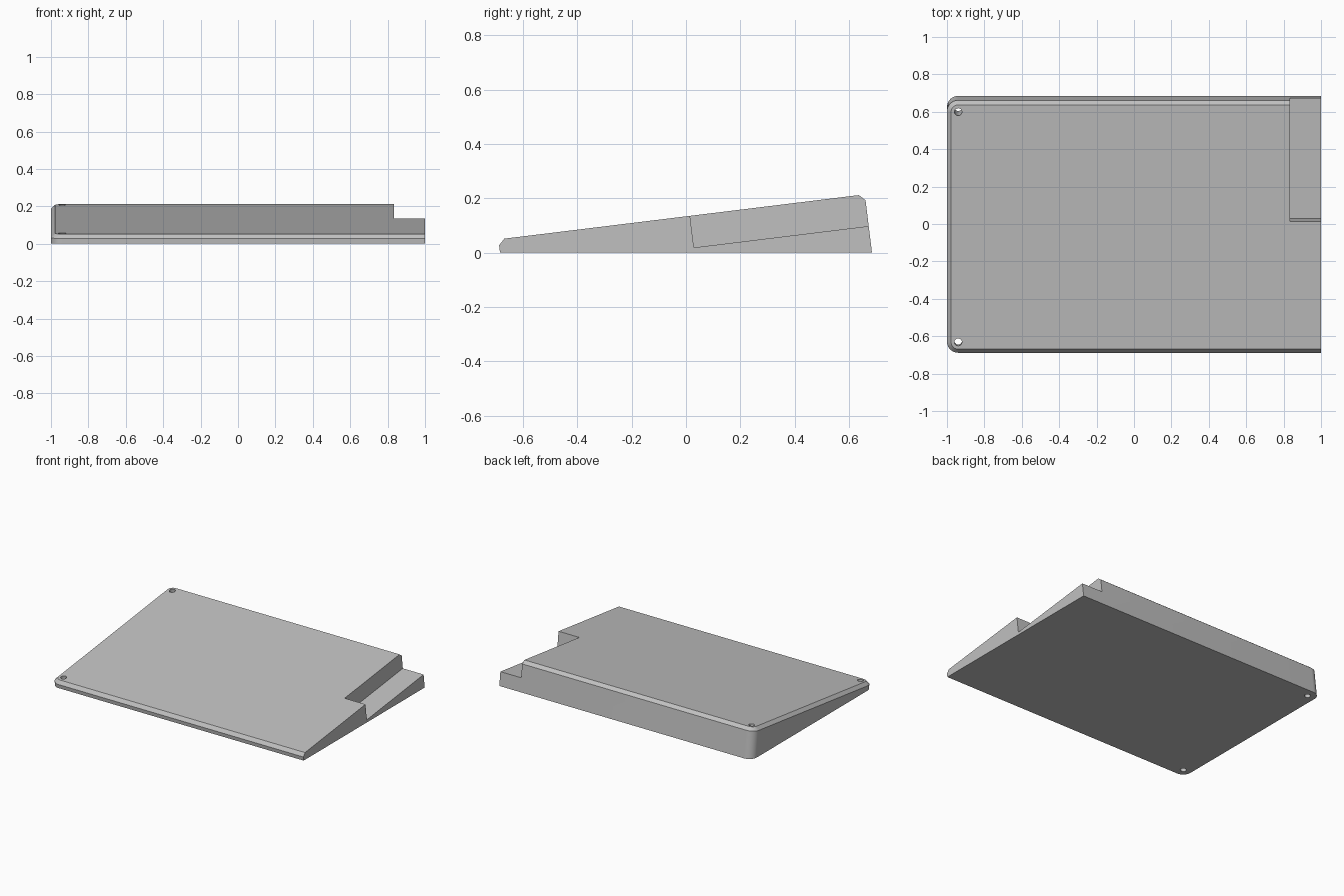
import bpy, bmesh, math
from mathutils import Matrix, Vector

cube = bpy.data.objects.get("Cube")
if cube:
    bpy.data.objects.remove(cube, do_unlink=True)

TILT = Matrix.Rotation(math.radians(7), 4, 'X')
HALF = 0.68      # half depth along the slope
TOP = 0.1327     # top face height along the tilted normal
CHAMFER = 0.022
RADIUS = 0.06
ARC = 10

grey = bpy.data.materials.new("light grey")
grey.use_nodes = True
colour = (0.53, 0.53, 0.53, 1)
grey.diffuse_color = colour
grey.node_tree.nodes["Principled BSDF"].inputs["Base Color"].default_value = colour


def add_object(name, bm):
    bmesh.ops.recalc_face_normals(bm, faces=bm.faces)
    mesh = bpy.data.meshes.new(name)
    bm.to_mesh(mesh)
    bm.free()
    mesh.materials.append(grey)
    obj = bpy.data.objects.new(name, mesh)
    bpy.context.collection.objects.link(obj)
    return obj


def outline(inset):
    """Rectangle with rounded left corners and a straight right edge."""
    pts = [(1, -HALF + inset), (1, HALF - inset)]
    r = RADIUS - inset
    for side, start in ((1, 90), (-1, 180)):
        for i in range(ARC + 1):
            a = math.radians(start + 90 * i / ARC)
            pts.append((-1 + RADIUS + r * math.cos(a),
                        side * (HALF - RADIUS) + r * math.sin(a)))
    return pts


# Wedge body: chamfered slab, tilted and trimmed flat at the ground
bm = bmesh.new()
rings = [[bm.verts.new((x, y, z)) for x, y in outline(inset)]
         for inset, z in ((CHAMFER, TOP), (0, TOP - CHAMFER), (0, -0.3))]
for a, b in zip(rings, rings[1:]):
    for i in range(len(a)):
        j = (i + 1) % len(a)
        bm.faces.new((a[i], a[j], b[j], b[i]))
bm.faces.new(rings[0])
bm.faces.new(rings[-1])
bmesh.ops.transform(bm, matrix=TILT, verts=bm.verts)
cut = bmesh.ops.bisect_plane(bm, geom=bm.verts[:] + bm.edges[:] + bm.faces[:],
                             plane_co=(0, 0, 0), plane_no=(0, 0, 1),
                             clear_inner=True)
edges = [e for e in cut["geom_cut"] if isinstance(e, bmesh.types.BMEdge)]
bmesh.ops.contextual_create(bm, geom=edges)
body = add_object("wedge_body", bm)

# Notch cutter at the back of the left side
cutters = []
bm = bmesh.new()
low, high = Vector((0.835, 0.031, 0.015)), Vector((1.1, 0.9, 0.4))
size = high - low
bmesh.ops.create_cube(bm, size=1, matrix=TILT @ Matrix.Translation((low + high) / 2)
                      @ Matrix.Diagonal((*size, 1)))
cutters.append(add_object("notch_cutter", bm))

# Screw hole cutters, concentric with the rounded corners
for side in (-1, 1):
    bm = bmesh.new()
    place = TILT @ Matrix.Translation((-1 + RADIUS, side * (HALF - RADIUS), 0))
    bmesh.ops.create_cone(bm, cap_ends=True, segments=32, radius1=0.02,
                          radius2=0.02, depth=0.8, matrix=place)
    cutters.append(add_object("hole_cutter", bm))

bpy.ops.object.select_all(action='DESELECT')
bpy.context.view_layer.objects.active = body
body.select_set(True)
for cutter in cutters:
    cutter.hide_render = True
    mod = body.modifiers.new(cutter.name, 'BOOLEAN')
    mod.operation = 'DIFFERENCE'
    mod.solver = 'EXACT'
    mod.object = cutter
    bpy.ops.object.modifier_apply(modifier=mod.name)
    bpy.data.objects.remove(cutter, do_unlink=True)

bpy.ops.object.shade_smooth_by_angle(angle=math.radians(30))
